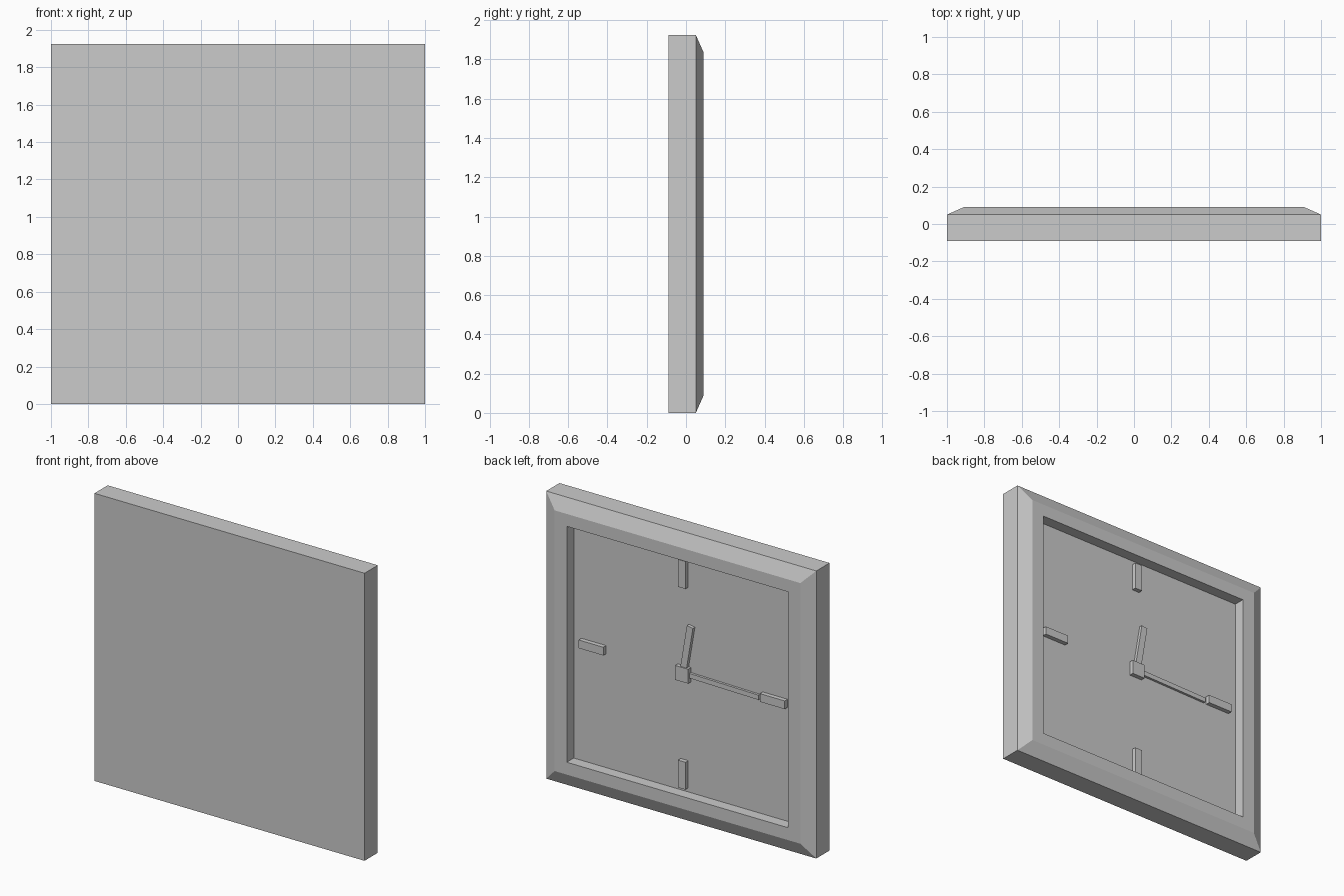
import bpy, bmesh
from math import radians
from mathutils import Matrix, Vector

if "Cube" in bpy.data.objects:
    bpy.data.objects.remove(bpy.data.objects["Cube"])

CZ = 0.9625      # dial centre height
HX, HZ = 1.0, 0.9625
DIAL_Y = 0.016


def finish(name, bm):
    bmesh.ops.recalc_face_normals(bm, faces=bm.faces[:])
    mesh = bpy.data.meshes.new(name)
    bm.to_mesh(mesh)
    bm.free()
    ob = bpy.data.objects.new(name, mesh)
    bpy.context.collection.objects.link(ob)
    return ob


# Case: rectangular rings (inset, y) lofted from wall side to recessed dial
def case():
    bm = bmesh.new()
    rings = []
    for inset, y in [(0, -0.09), (0, 0.05), (0.09, 0.09), (0.18, 0.09), (0.18, DIAL_Y)]:
        # vertical inset is slightly smaller on the inner opening
        iz = inset - 0.007 if inset > 0.1 else inset
        rings.append([bm.verts.new((sx * (HX - inset), y, CZ + sz * (HZ - iz)))
                      for sx, sz in [(-1, -1), (1, -1), (1, 1), (-1, 1)]])
    for a, b in zip(rings, rings[1:]):
        for i in range(4):
            j = (i + 1) % 4
            bm.faces.new((a[i], a[j], b[j], b[i]))
    bm.faces.new(rings[0])
    bm.faces.new(rings[-1])
    return finish("clock_case", bm)


# Bar lying on the dial, running r0..r1 outward at a clockwise angle from 12
# (the dial faces +y, so clockwise turns towards -x)
def bar(name, angle, r0, r1, width, front):
    bm = bmesh.new()
    bmesh.ops.create_cube(bm, size=1)
    mat = (Matrix.Translation((0, (DIAL_Y + front) / 2, CZ))
           @ Matrix.Rotation(radians(-angle), 4, 'Y')
           @ Matrix.Translation((0, 0, (r0 + r1) / 2))
           @ Matrix.Diagonal(Vector((width, front - DIAL_Y, r1 - r0, 1))))
    bmesh.ops.transform(bm, matrix=mat, verts=bm.verts[:])
    return finish(name, bm)


case()

# Quarter-hour markers
for hour in (12, 3, 6, 9):
    bar(f"hour_marker_{hour}", hour * 30, 0.58, 0.763, 0.055, 0.046)

# Hands and centre hub
bar("hour_hand", 9.5, 0.0, 0.335, 0.045, 0.038)
bar("minute_hand", 91, 0.0, 0.56, 0.032, 0.032)
bar("centre_hub", 0, -0.048, 0.048, 0.096, 0.046)
